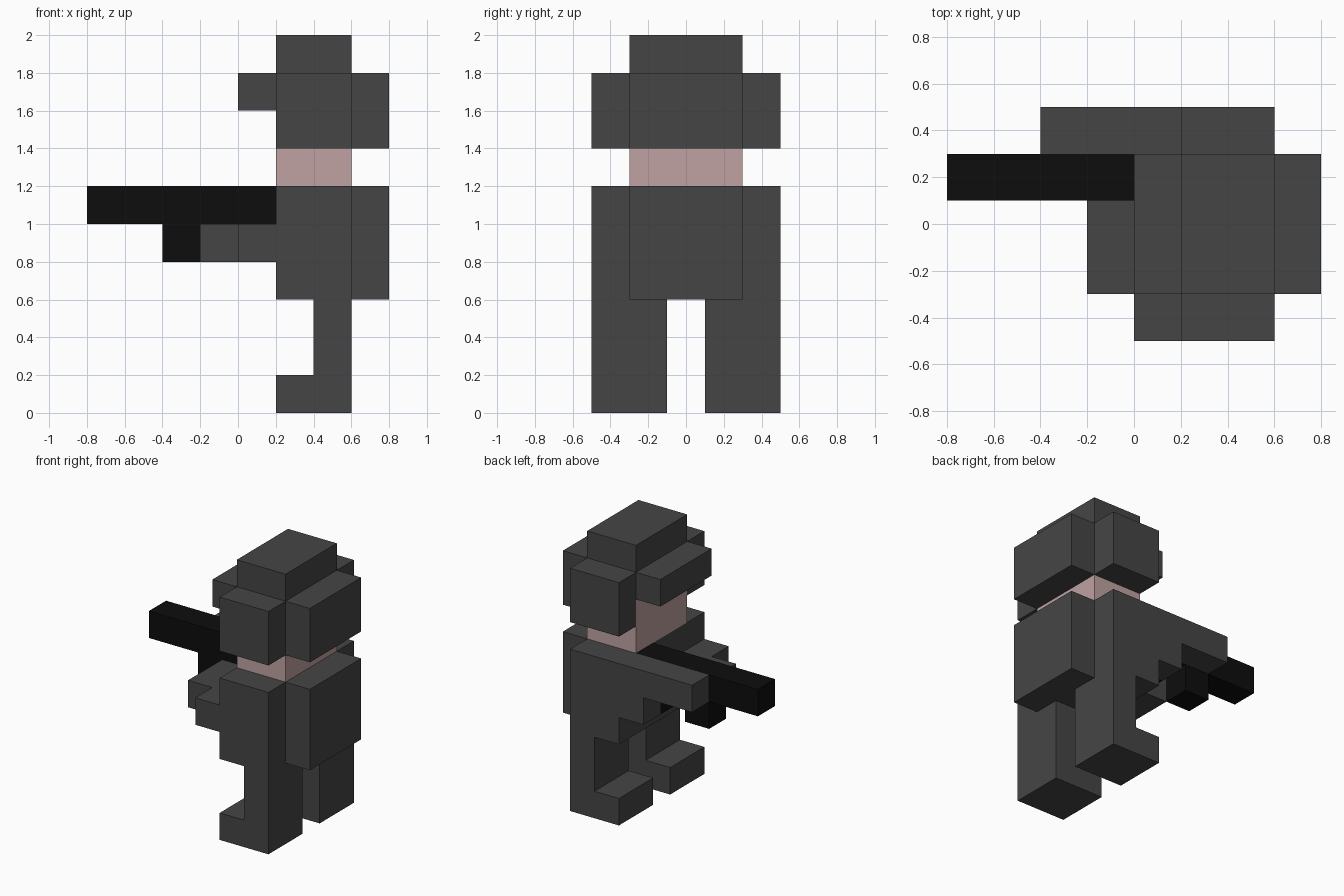
import bpy
import bmesh

cube = bpy.data.objects.get("Cube")
if cube:
    bpy.data.objects.remove(cube, do_unlink=True)


def make_material(name, rgb):
    mat = bpy.data.materials.new(name)
    mat.use_nodes = True
    color = (*rgb, 1.0)
    mat.diffuse_color = color
    mat.node_tree.nodes["Principled BSDF"].inputs["Base Color"].default_value = color
    return mat


GREY = make_material("dark grey uniform", (0.06, 0.06, 0.06))
SKIN = make_material("pale skin", (0.53, 0.36, 0.36))
BLACK = make_material("gun black", (0.004, 0.004, 0.004))


def slab(name, profile, y0, y1, mat):
    """Extrude an (x, z) outline from y0 to y1."""
    bm = bmesh.new()
    face = bm.faces.new([bm.verts.new((x, y0, z)) for x, z in profile])
    out = bmesh.ops.extrude_face_region(bm, geom=[face])
    moved = [v for v in out["geom"] if isinstance(v, bmesh.types.BMVert)]
    bmesh.ops.translate(bm, verts=moved, vec=(0, y1 - y0, 0))
    bmesh.ops.recalc_face_normals(bm, faces=bm.faces)
    mesh = bpy.data.meshes.new(name)
    bm.to_mesh(mesh)
    bm.free()
    mesh.materials.append(mat)
    obj = bpy.data.objects.new(name, mesh)
    bpy.context.collection.objects.link(obj)
    return obj


def box(name, x0, x1, y0, y1, z0, z1, mat):
    return slab(name, [(x0, z0), (x1, z0), (x1, z1), (x0, z1)], y0, y1, mat)


def mirror_y(obj):
    mod = obj.modifiers.new("mirror", 'MIRROR')
    mod.use_axis = (False, True, False)


# Legs with boots pointing forward
leg = [(0.2, 0), (0.6, 0), (0.6, 0.6), (0.4, 0.6), (0.4, 0.2), (0.2, 0.2)]
mirror_y(slab("legs", leg, 0.1, 0.3, GREY))
mirror_y(slab("outer_legs", leg, 0.3, 0.5, GREY))

# Torso and backpack
box("torso", 0.2, 0.6, -0.3, 0.3, 0.6, 1.2, GREY)
box("backpack", 0.6, 0.8, -0.3, 0.3, 0.6, 1.2, GREY)

# Outstretched arm beside the gun, stepped along its underside
slab("support_arm", [(0.2, 0.6), (0.6, 0.6), (0.6, 1.2), (-0.4, 1.2), (-0.4, 1.0),
                     (0.0, 1.0), (0.0, 0.8), (0.2, 0.8)], 0.3, 0.5, GREY)

# Bent arm with its hand crossing the chest
slab("bent_arm", [(0.2, 0.6), (0.6, 0.6), (0.6, 1.2), (0.2, 1.2), (0.2, 1.0),
                  (0.0, 1.0), (0.0, 0.8), (0.2, 0.8)], -0.5, -0.3, GREY)
box("crossing_hand", -0.2, 0.2, -0.3, 0.1, 0.8, 1.0, GREY)

# Gun: barrel, magazine and rear grip in one outline
slab("gun", [(-0.8, 1.0), (-0.4, 1.0), (-0.4, 0.8), (-0.2, 0.8), (-0.2, 1.0),
             (0.0, 1.0), (0.0, 0.8), (0.2, 0.8), (0.2, 1.2), (-0.8, 1.2)],
     0.1, 0.3, BLACK)

# Head and helmet
box("head", 0.2, 0.6, -0.3, 0.3, 1.2, 1.8, SKIN)
box("helmet_crown", 0.2, 0.6, -0.3, 0.3, 1.8, 2.0, GREY)
box("helmet_brim", 0.0, 0.2, -0.3, 0.3, 1.6, 1.8, GREY)
box("helmet_back", 0.6, 0.8, -0.3, 0.3, 1.4, 1.8, GREY)
mirror_y(box("helmet_sides", 0.2, 0.6, 0.3, 0.5, 1.4, 1.8, GREY))
